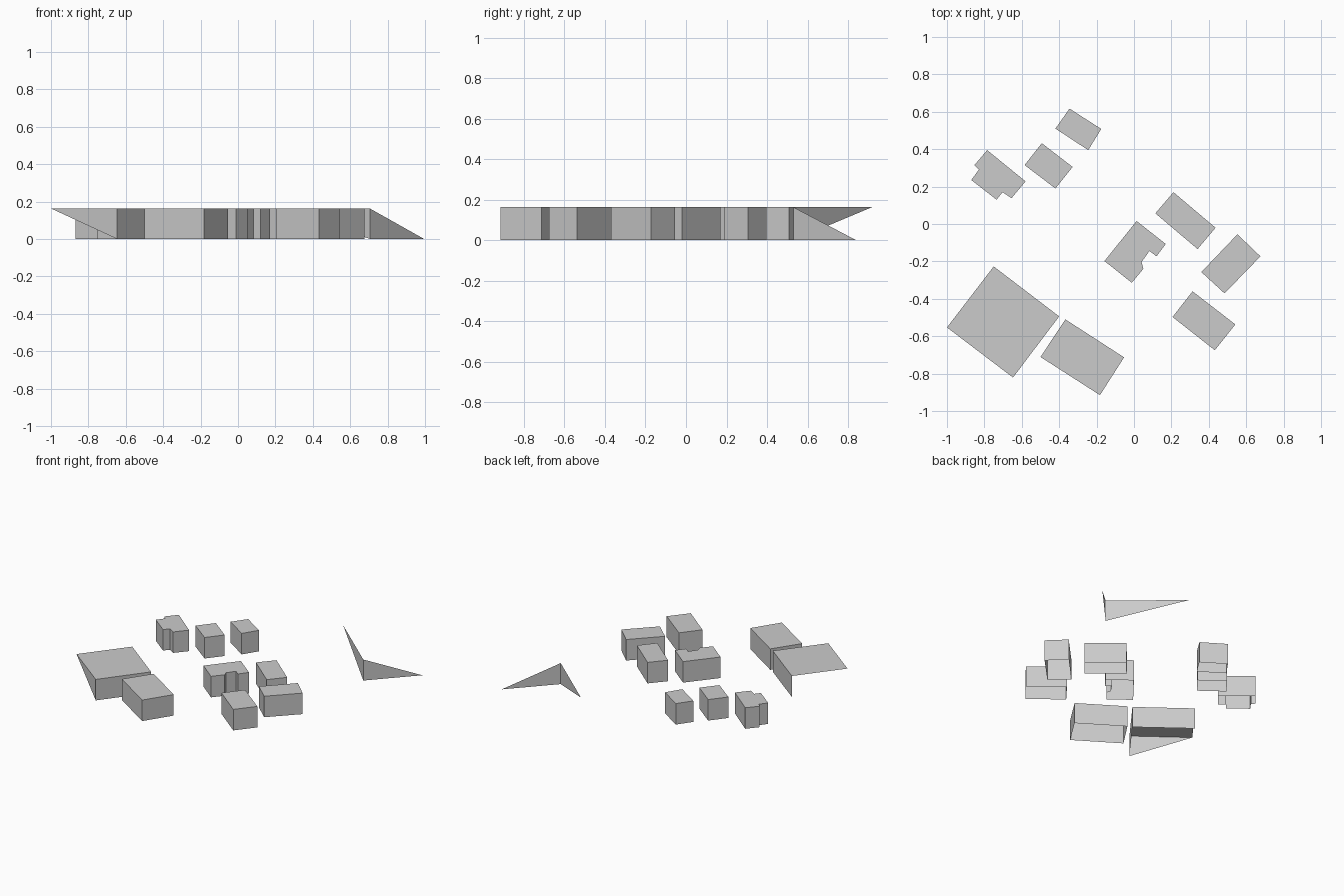
import bpy, bmesh

if "Cube" in bpy.data.objects:
    bpy.data.objects.remove(bpy.data.objects["Cube"])

H = 0.163  # shared building height


def make_object(name, bm):
    mesh = bpy.data.meshes.new(name)
    bm.to_mesh(mesh)
    bm.free()
    bpy.context.collection.objects.link(bpy.data.objects.new(name, mesh))


def building(name, footprint):
    """Flat roof and straight walls over a clockwise footprint, open underneath."""
    bm = bmesh.new()
    roof = bm.faces.new([bm.verts.new((x, y, H)) for x, y in reversed(footprint)])
    edges = list(roof.edges)
    walls = bmesh.ops.extrude_edge_only(bm, edges=edges)["geom"]
    low = [v for v in walls if isinstance(v, bmesh.types.BMVert)]
    bmesh.ops.translate(bm, verts=low, vec=(0, 0, -H))
    bmesh.ops.recalc_face_normals(bm, faces=bm.faces)
    make_object(name, bm)


def panels(name, faces):
    """Single-sided panels given by corner points."""
    bm = bmesh.new()
    for pts in faces:
        bm.faces.new([bm.verts.new(p) for p in pts])
    bmesh.ops.remove_doubles(bm, verts=bm.verts, dist=1e-4)
    make_object(name, bm)


# Plain rectangular buildings
building("back_house", [(-.42, .51), (-.345, .617), (-.175, .508), (-.245, .395)])
building("middle_house", [(-.585, .315), (-.493, .432), (-.328, .305), (-.42, .19)])
building("centre_block", [(.114, .057), (.211, .17), (.436, -.02), (.34, -.134)])
building("right_block", [(.36, -.257), (.553, -.055), (.676, -.173), (.484, -.371)])
building("front_block", [(.206, -.497), (.313, -.36), (.542, -.537), (.432, -.675)])
building("front_hall", [(-.5, -.711), (-.367, -.51), (-.053, -.713), (-.182, -.915)])

# Buildings with notched corners
building("notched_house", [(-.87, .235), (-.83, .29), (-.853, .315), (-.785, .395),
                           (-.58, .228), (-.655, .138), (-.703, .17), (-.735, .13)])
building("notched_block", [(-.158, -.198), (.014, .016), (.17, -.107), (.12, -.173),
                           (.083, -.144), (.041, -.203), (.05, -.24), (-.012, -.314)])

# Large hall: roof, two full walls, one triangular wall, one open side
a, b, c, d = (-1, -.553), (-.75, -.227), (-.4, -.494), (-.647, -.821)
panels("large_hall", [
    [(*p, H) for p in (d, c, b, a)],
    [(*d, 0), (*c, 0), (*c, H), (*d, H)],
    [(*c, 0), (*b, 0), (*b, H), (*c, H)],
    [(*a, H), (*d, 0), (*d, H)],
])

# Two freestanding triangular walls meeting at a corner
p, q, r = (.705, .53), (.995, .84), (.26, .918)
panels("corner_walls", [
    [(*p, 0), (*q, 0), (*p, H)],
    [(*r, H), (*p, 0), (*p, H)],
])
